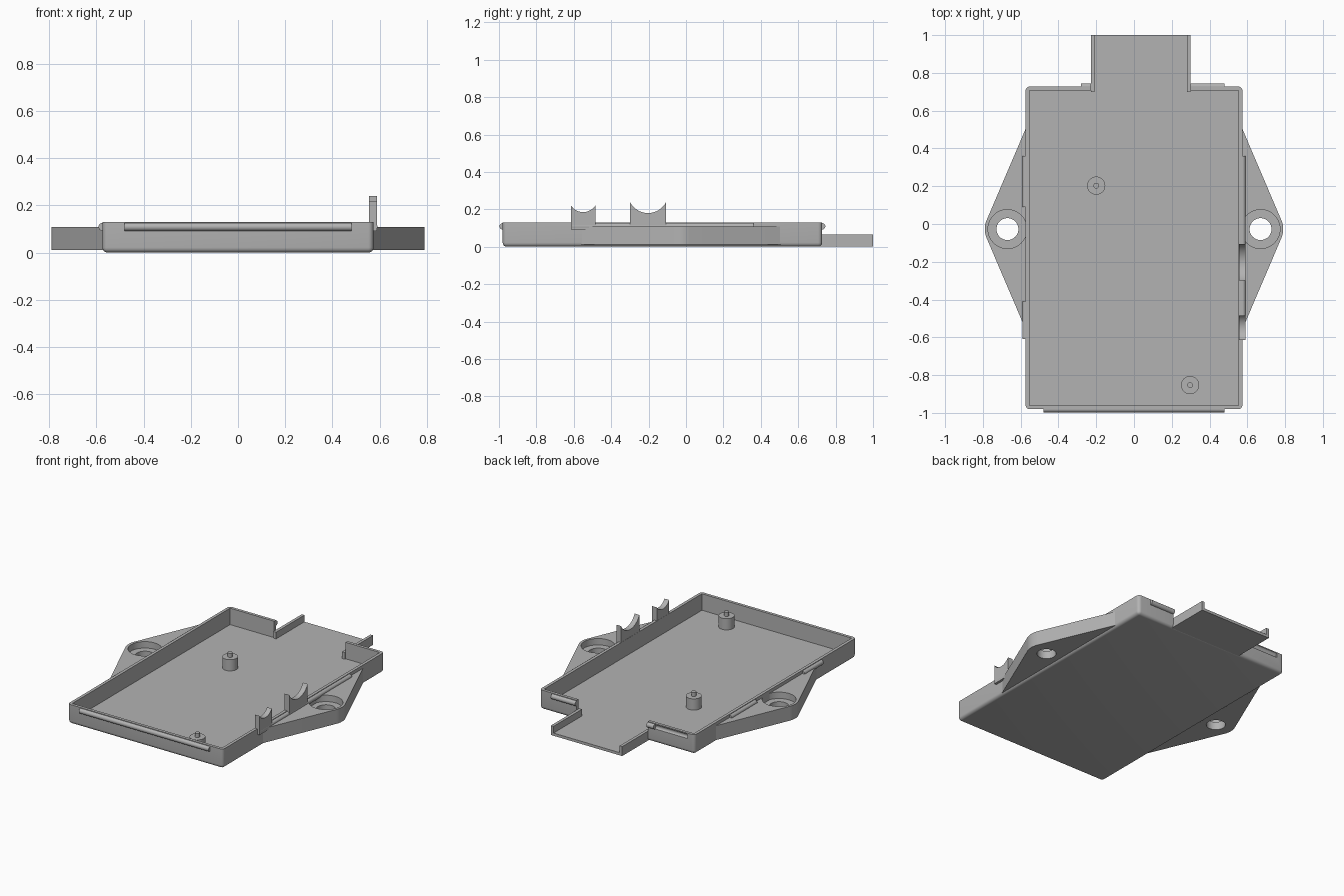
import bpy, bmesh, math
from mathutils import Matrix, Vector

if "Cube" in bpy.data.objects:
    bpy.data.objects.remove(bpy.data.objects["Cube"], do_unlink=True)

grey = bpy.data.materials.new("plain grey")
grey.use_nodes = True
grey.diffuse_color = (0.45, 0.45, 0.45, 1)
grey.node_tree.nodes["Principled BSDF"].inputs["Base Color"].default_value = grey.diffuse_color


def finish(name, bm):
    bmesh.ops.recalc_face_normals(bm, faces=bm.faces)
    mesh = bpy.data.meshes.new(name)
    bm.to_mesh(mesh)
    bm.free()
    mesh.materials.append(grey)
    ob = bpy.data.objects.new(name, mesh)
    bpy.context.collection.objects.link(ob)
    return ob


def box_mesh(lo, hi):
    lo, hi = Vector(lo), Vector(hi)
    bm = bmesh.new()
    m = Matrix.Translation((lo + hi) / 2) @ Matrix.Diagonal((*(hi - lo), 1))
    bmesh.ops.create_cube(bm, size=1, matrix=m)
    return bm


def box(name, lo, hi):
    return finish(name, box_mesh(lo, hi))


def rod(name, a, b, r, sides=32):
    a, b = Vector(a), Vector(b)
    turn = (b - a).to_track_quat('Z', 'Y').to_matrix().to_4x4()
    bm = bmesh.new()
    bmesh.ops.create_cone(bm, cap_ends=True, segments=sides, radius1=r, radius2=r,
                          depth=(b - a).length, matrix=Matrix.Translation((a + b) / 2) @ turn)
    return finish(name, bm)


def prism(name, points, offset):
    bm = bmesh.new()
    face = bm.faces.new([bm.verts.new(p) for p in points])
    new = bmesh.ops.extrude_face_region(bm, geom=[face])["geom"]
    bmesh.ops.translate(bm, vec=offset, verts=[v for v in new if isinstance(v, bmesh.types.BMVert)])
    return finish(name, bm)


def cut(ob, cutter):
    cutter.hide_render = True
    mod = ob.modifiers.new("cut", 'BOOLEAN')
    mod.operation, mod.solver, mod.object = 'DIFFERENCE', 'EXACT', cutter
    bpy.context.view_layer.objects.active = ob
    bpy.ops.object.modifier_apply(modifier=mod.name)
    bpy.data.objects.remove(cutter, do_unlink=True)


def smooth(ob):
    bpy.ops.object.select_all(action='DESELECT')
    ob.select_set(True)
    bpy.context.view_layer.objects.active = ob
    bpy.ops.object.shade_smooth_by_angle(angle=math.radians(30))


W, FRONT, BACK, TOP = 0.574, -0.98, 0.728, 0.13   # tray outline
WALL, FLOOR = 0.02, 0.02
LEFT, RIGHT = -0.228, 0.30                        # rear opening
RIDGE_Z, RIDGE_R = 0.109, 0.017

# Tray shell with rounded corners and lower edge
bm = box_mesh((-W, FRONT, 0), (W, BACK, TOP))
edges = [e for e in bm.edges if min(v.co.z for v in e.verts) < 0.01]
bmesh.ops.bevel(bm, geom=edges, offset=0.022, segments=5, profile=0.5, affect='EDGES')
tray = finish("tray", bm)
cut(tray, box("cavity", (-W + WALL, FRONT + WALL, FLOOR), (W - WALL, BACK - WALL, 1)))
cut(tray, box("opening", (LEFT, BACK - 0.05, FLOOR), (RIGHT, BACK + 0.1, 1)))
cut(tray, rod("groove", (-0.52, BACK + 0.008, RIDGE_Z), (-0.28, BACK + 0.008, RIDGE_Z), 0.017))

# Rear tongue with low side rails
box("tongue_floor", (LEFT, 0.70, 0.002), (RIGHT, 1, FLOOR))
for name, x in (("tongue_rail_right", LEFT), ("tongue_rail_left", RIGHT - WALL)):
    box(name, (x, 0.70, 0.002), (x + WALL, 1, 0.065))

# Mounting ears with counterbored screw holes
HX, HY, TIP = 0.67, -0.027, 0.12
for name, s in (("ear_left", 1), ("ear_right", -1)):
    arc = [math.radians(-23 + 46 * i / 8) for i in range(9)]
    outline = [(s * 0.56, HY - 0.563, 0.012)]
    outline += [(s * (HX + TIP * math.cos(a)), HY + TIP * math.sin(a), 0.012) for a in arc]
    outline += [(s * 0.56, HY + 0.563, 0.012)]
    ear = prism(name, outline, (0, 0, 0.096))
    cut(ear, rod("hole", (s * HX, HY, -1), (s * HX, HY, 1), 0.058, 48))
    cut(ear, rod("counterbore", (s * HX, HY, 0.065), (s * HX, HY, 1), 0.103, 48))
    smooth(ear)

# Round snap ridges along the outer walls
ridges = [
    ("front_ridge", (-0.48, FRONT), (0.48, FRONT)),
    ("back_ridge_left", (RIGHT, BACK), (0.48, BACK)),
    ("back_ridge_right", (-0.28, BACK), (LEFT, BACK)),
    ("side_ridge_left", (W, -0.61), (W, 0.36)),
    ("side_ridge_right_rear", (-W, 0.09), (-W, 0.36)),
    ("side_ridge_right_front", (-W, -0.61), (-W, -0.41)),
]
for name, a, b in ridges:
    smooth(rod(name, (*a, RIDGE_Z), (*b, RIDGE_Z), RIDGE_R))

# Cradles with a scooped top on the left wall
for name, y, half, top, low in (("large_cradle", -0.203, 0.097, 0.24, 0.18),
                                ("small_cradle", -0.55, 0.065, 0.22, 0.185)):
    sag = top - low
    r = (half ** 2 + sag ** 2) / (2 * sag)
    sweep = math.asin(half / r)
    outline = [(0.555, y + half, 0.092), (0.555, y - half, 0.092)]
    for i in range(17):
        a = sweep * (i / 8 - 1)
        outline.append((0.555, y + r * math.sin(a), low + r - r * math.cos(a)))
    smooth(prism(name, outline, (0.035, 0, 0)))

# Board posts with locating pins
for name, x, y in (("rear_post", -0.2, 0.203), ("front_post", 0.297, -0.853)):
    smooth(rod(name, (x, y, FLOOR - 0.01), (x, y, 0.095), 0.048))
    smooth(rod(name + "_pin", (x, y, 0.09), (x, y, 0.122), 0.015, 20))

smooth(tray)
